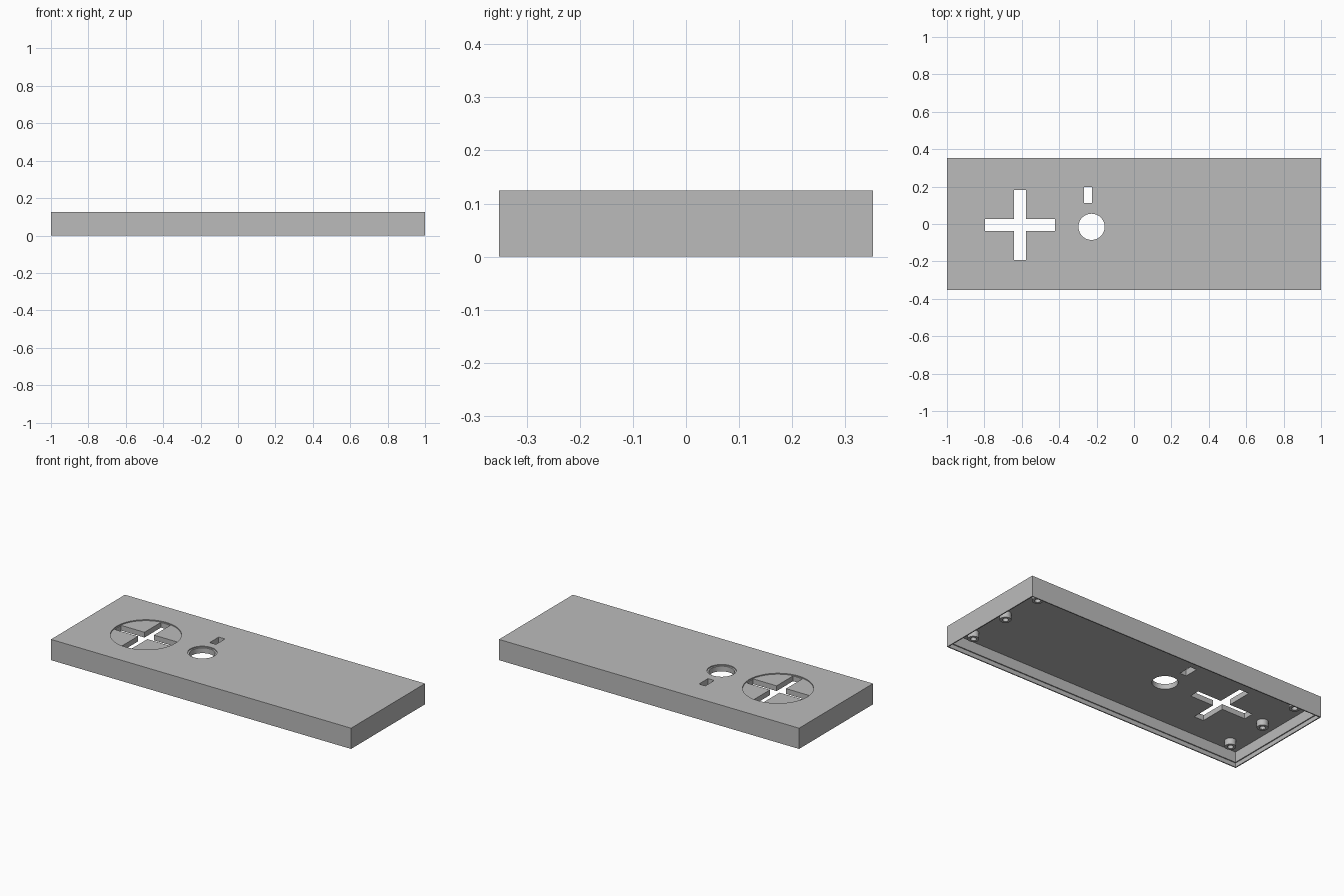
import bpy

old = bpy.data.objects.get("Cube")
if old:
    bpy.data.objects.remove(old, do_unlink=True)

grey = bpy.data.materials.new("plain grey")
grey.use_nodes = True
colour = (0.5, 0.5, 0.5, 1)
grey.diffuse_color = colour
grey.node_tree.nodes["Principled BSDF"].inputs["Base Color"].default_value = colour

HX, HY, TOP = 1.0, 0.352, 0.125
CEILING = 0.0875      # underside of the top plate
LIP = 0.00625         # width of each step in the rim


def box(name, x, y, hx, hy, z0, z1):
    bpy.ops.mesh.primitive_cube_add(size=2, location=(x, y, (z0 + z1) / 2))
    ob = bpy.context.object
    ob.name = name
    ob.scale = (hx, hy, (z1 - z0) / 2)
    bpy.ops.object.transform_apply(location=True, rotation=False, scale=True)
    ob.data.materials.append(grey)
    return ob


def cylinder(name, x, y, r, z0, z1, sides=48):
    bpy.ops.mesh.primitive_cylinder_add(
        vertices=sides, radius=r, depth=z1 - z0, location=(x, y, (z0 + z1) / 2))
    ob = bpy.context.object
    ob.name = name
    bpy.ops.object.transform_apply(location=True, rotation=False, scale=False)
    ob.data.materials.append(grey)
    return ob


def combine(target, tool, operation="DIFFERENCE"):
    tool.hide_render = True
    mod = target.modifiers.new("combine", "BOOLEAN")
    mod.object = tool
    mod.operation = operation
    mod.solver = "EXACT"
    bpy.context.view_layer.objects.active = target
    bpy.ops.object.modifier_apply(modifier=mod.name)
    bpy.data.objects.remove(tool, do_unlink=True)


# Hollow cover with a stepped rim
cover = box("cover_shell", 0, 0, HX, HY, 0, TOP)
combine(cover, box("cavity", 0, 0, HX - 2 * LIP, HY - 2 * LIP, -0.1, CEILING))
combine(cover, box("rim_step", 0, 0, HX - LIP, HY - LIP, -0.1, 0.025))

# Screw posts under the plate, in rows of three at both ends
for x in (-0.89, 0.89):
    for y in (-0.265, 0, 0.265):
        combine(cover, cylinder("screw_post", x, y, 0.031, 0.05, 0.1, 32), "UNION")
        combine(cover, cylinder("screw_hole", x, y, 0.016, 0.03, 0.088, 24))

# Shallow round recesses in the top
CROSS = (-0.61, -0.005)
BUTTON = (-0.227, -0.015)
combine(cover, cylinder("cross_recess", *CROSS, 0.194, TOP - 0.006, 0.2, 64))
combine(cover, cylinder("button_recess", *BUTTON, 0.08, TOP - 0.006, 0.2))

# Openings through the plate
combine(cover, box("cross_arm_x", *CROSS, 0.1875, 0.0315, 0.06, 0.2))
combine(cover, box("cross_arm_y", *CROSS, 0.0315, 0.1875, 0.06, 0.2))
combine(cover, cylinder("button_opening", *BUTTON, 0.07, 0.06, 0.2))
combine(cover, box("slot_opening", -0.246, 0.155, 0.021, 0.043, 0.06, 0.2))

bpy.ops.object.select_all(action="DESELECT")
cover.select_set(True)
bpy.context.view_layer.objects.active = cover
bpy.ops.object.shade_smooth_by_angle(angle=0.5)
